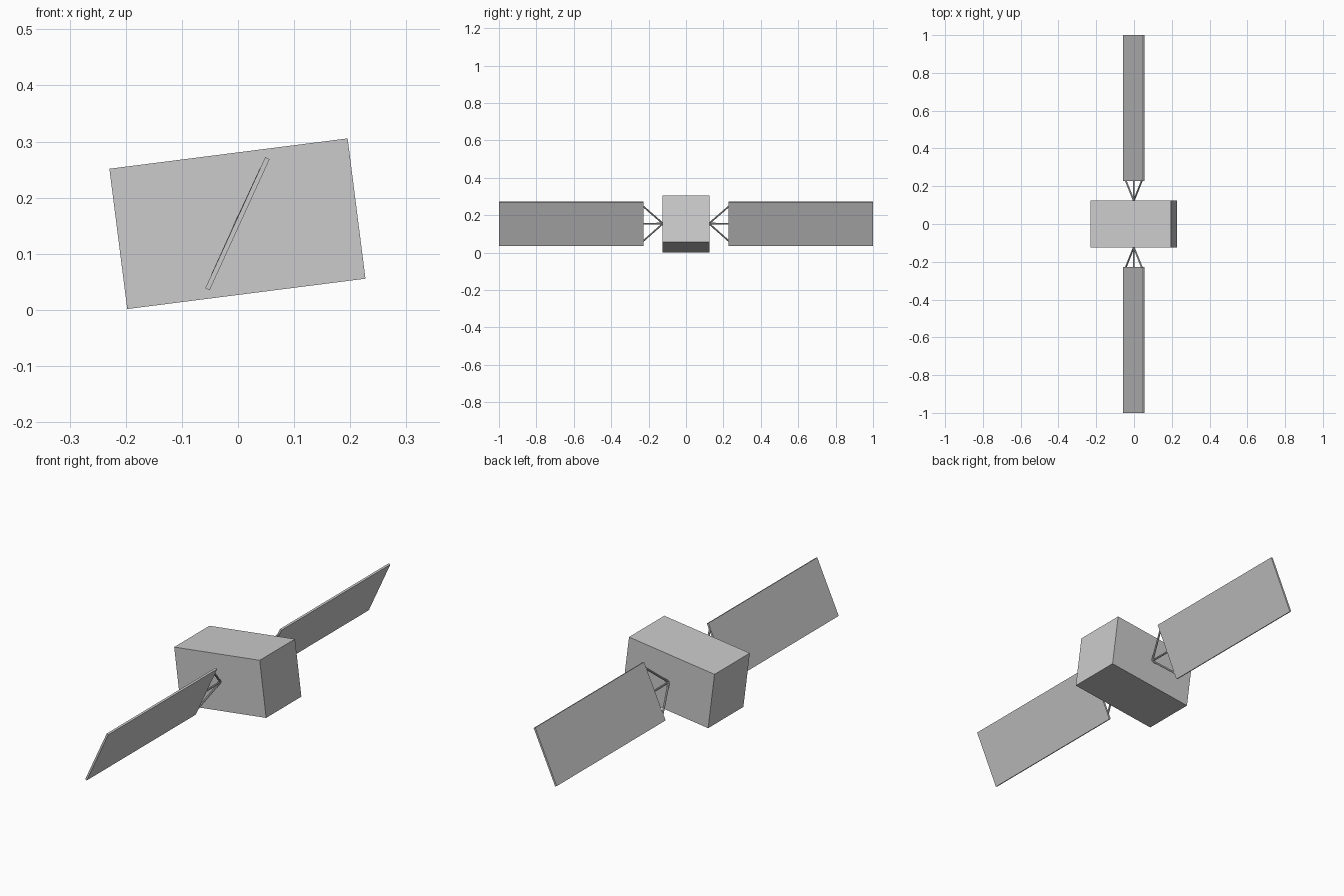
import bpy
from math import radians, cos, sin
from mathutils import Vector

if "Cube" in bpy.data.objects:
    bpy.data.objects.remove(bpy.data.objects["Cube"])

CZ = 0.1535               # height of the shared panel axis
BODY_TILT = radians(-7.26)
PANEL_TILT = radians(65.4)


def box(name, center, size, rotation=(0, 0, 0)):
    bpy.ops.mesh.primitive_cube_add(size=1, location=center, rotation=rotation)
    ob = bpy.context.object
    ob.name = name
    ob.scale = size
    bpy.ops.object.transform_apply(location=False, rotation=False, scale=True)
    return ob


def strut(name, a, b, radius=0.0045):
    a, b = Vector(a), Vector(b)
    d = b - a
    bpy.ops.mesh.primitive_cylinder_add(vertices=8, radius=radius, depth=d.length,
                                        location=(a + b) / 2)
    ob = bpy.context.object
    ob.name = name
    ob.rotation_euler = d.to_track_quat('Z', 'Y').to_euler()
    bpy.ops.object.shade_smooth_by_angle()


# Main body, slightly pitched
box("body", (-0.001, 0, CZ), (0.428, 0.25, 0.252), (0, BODY_TILT, 0))

for label, side in (("left", -1), ("right", 1)):
    # Thin solar panel
    box(label + "_solar_panel", (-0.001, side * 0.614, CZ), (0.257, 0.772, 0.0085),
        (0, -PANEL_TILT, 0))
    # Three struts fanning out from the body to the panel's inner edge
    for part, t in (("lower", -0.104), ("middle", 0), ("upper", 0.104)):
        strut(f"{label}_{part}_strut", (-0.001, side * 0.123, CZ + 0.002),
              (-0.001 + t * cos(PANEL_TILT), side * 0.231, CZ + 0.001 + t * sin(PANEL_TILT)))
